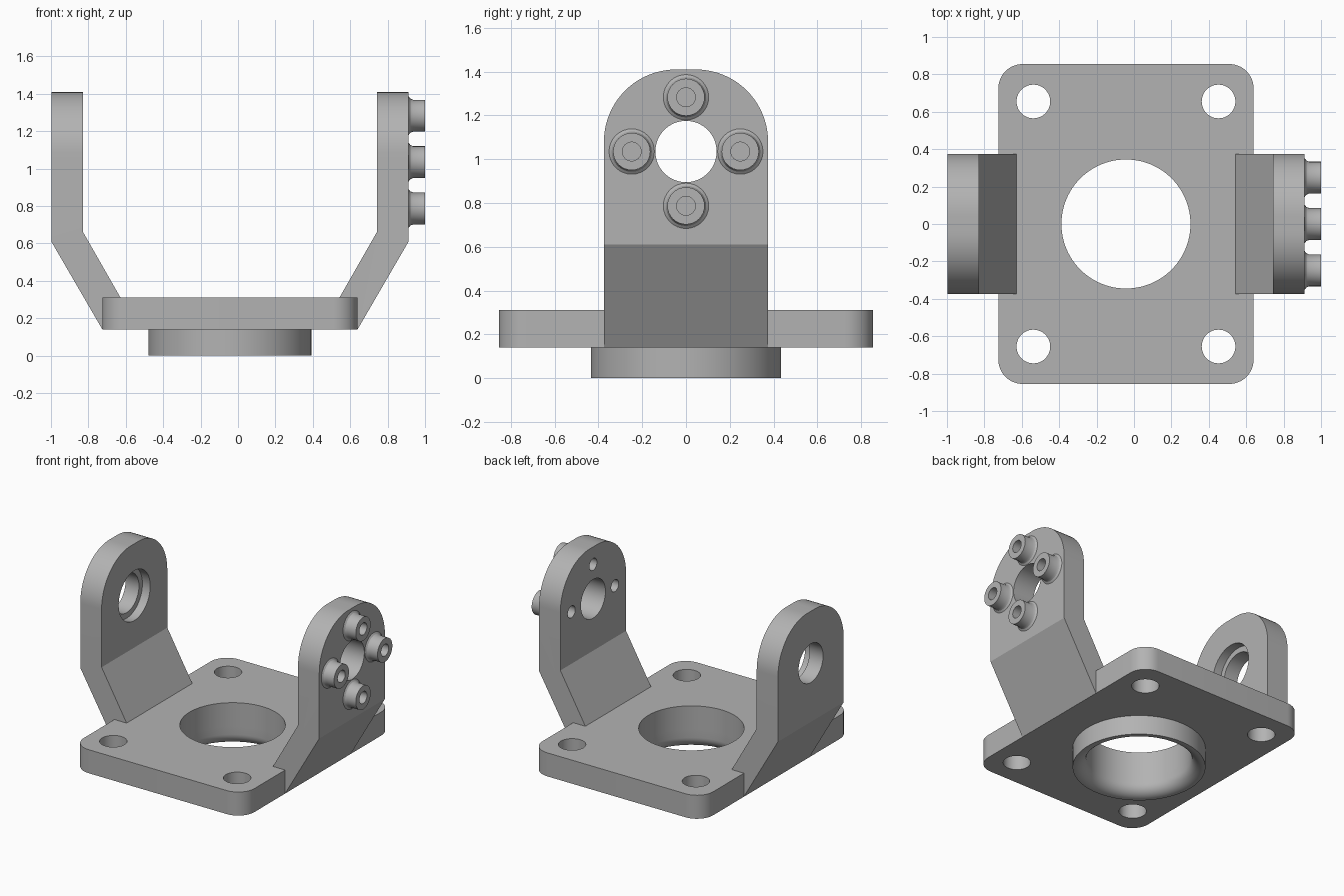
import bpy, bmesh, math
from mathutils import Matrix, Vector

if "Cube" in bpy.data.objects:
    bpy.data.objects.remove(bpy.data.objects["Cube"], do_unlink=True)

grey = bpy.data.materials.new("machined grey")
grey.use_nodes = True
COLOUR = (0.45, 0.45, 0.45, 1)
grey.diffuse_color = COLOUR
grey.node_tree.nodes["Principled BSDF"].inputs["Base Color"].default_value = COLOUR

MID = -0.043               # symmetry plane of plate and arms
BORE_Z, BOLT_CIRCLE = 1.035, 0.248


def make(name, bm):
    bmesh.ops.recalc_face_normals(bm, faces=bm.faces)
    mesh = bpy.data.meshes.new(name)
    bm.to_mesh(mesh)
    bm.free()
    obj = bpy.data.objects.new(name, mesh)
    bpy.context.collection.objects.link(obj)
    mesh.materials.append(grey)
    return obj


def activate(obj):
    bpy.ops.object.select_all(action="DESELECT")
    obj.select_set(True)
    bpy.context.view_layer.objects.active = obj


def smooth(obj):
    activate(obj)
    bpy.ops.object.shade_smooth_by_angle(angle=math.radians(25))


def drill(obj, axis, centre, radius, depth, sides=64):
    """Cut a round hole of the given total depth around centre."""
    bm = bmesh.new()
    bmesh.ops.create_cone(bm, cap_ends=True, segments=sides, radius1=radius,
                          radius2=radius, depth=depth)
    turn = Matrix.Rotation(math.pi / 2, 4, "Y") if axis == "X" else Matrix()
    bm.transform(Matrix.Translation(centre) @ turn)
    cutter = make("hole_cutter", bm)
    cutter.hide_render = True
    mod = obj.modifiers.new("hole", "BOOLEAN")
    mod.operation, mod.solver, mod.object = "DIFFERENCE", "EXACT", cutter
    activate(obj)
    bpy.ops.object.modifier_apply(modifier=mod.name)
    bpy.data.objects.remove(cutter, do_unlink=True)


def lathe(name, profile, matrix, steps=64):
    """Spin a closed (radius, height) profile around z, then place it."""
    bm = bmesh.new()
    verts = [bm.verts.new((r, 0, z)) for r, z in profile]
    edges = [bm.edges.new((v, verts[i - 1])) for i, v in enumerate(verts)]
    bmesh.ops.spin(bm, geom=verts + edges, cent=(0, 0, 0), axis=(0, 0, 1),
                   angle=math.tau, steps=steps)
    bmesh.ops.remove_doubles(bm, verts=bm.verts, dist=1e-4)
    bm.transform(matrix)
    obj = make(name, bm)
    smooth(obj)
    return obj


# Base plate with rounded corners, centre bore and four mounting holes
bm = bmesh.new()
bmesh.ops.create_cube(bm, size=1)
bm.transform(Matrix.Translation((MID, 0, 0.225)) @ Matrix.Diagonal((1.365, 1.71, 0.17, 1)))
corners = [e for e in bm.edges if abs(e.verts[0].co.z - e.verts[1].co.z) > 0.1]
bmesh.ops.bevel(bm, geom=corners, offset=0.13, segments=12, profile=0.5, affect="EDGES")
plate = make("base_plate", bm)
drill(plate, "Z", (MID, 0, 0.225), 0.345, 0.5, 96)
for sx in (-1, 1):
    for sy in (-1, 1):
        drill(plate, "Z", (MID + sx * 0.495, sy * 0.655, 0.225), 0.09, 0.5, 48)
smooth(plate)

# Locating collar below the plate, its bore flaring out at the bottom
flare = [(0.425 - 0.08 * math.sin(a), 0.08 - 0.08 * math.cos(a))
         for a in (math.pi / 2 * i / 10 for i in range(11))]
lathe("locating_collar", [(0.435, 0.14), (0.435, 0)] + flare + [(0.345, 0.14)],
      Matrix.Translation((MID, 0, 0)), 96)


# Bent arms with rounded tops
def arm(name, side):
    outline = [(0.682, 0.14), (0.955, 0.61), (0.955, 1.41),
               (0.785, 1.41), (0.785, 0.66), (0.585, 0.31)]
    bm = bmesh.new()
    face = bm.faces.new([bm.verts.new((MID + side * x, -0.375, z)) for x, z in outline])
    ext = bmesh.ops.extrude_face_region(bm, geom=[face])
    bmesh.ops.translate(bm, vec=(0, 0.75, 0),
                        verts=[g for g in ext["geom"] if isinstance(g, bmesh.types.BMVert)])
    top = [e for e in bm.edges if all(v.co.z > 1.4 for v in e.verts)
           and abs(e.verts[0].co.y - e.verts[1].co.y) < 0.1]
    bmesh.ops.bevel(bm, geom=top, offset=0.33, segments=20, profile=0.5, affect="EDGES")
    obj = make(name, bm)
    drill(obj, "X", (MID + side * 0.87, 0, BORE_Z), 0.14, 0.5)
    return obj


left_arm = arm("left_arm", 1)
right_arm = arm("right_arm", -1)

# Bearing seat counterbored into the inner face of the right arm
drill(right_arm, "X", (-0.83, 0, BORE_Z), 0.18, 0.12)
smooth(right_arm)

# Four hollow bosses around the left bore, with holes through the arm
boss = [(0.043, 0), (0.105, 0), (0.092, 0.01), (0.085, 0.025), (0.085, 0.09), (0.043, 0.09)]
for i in range(4):
    a = i * math.pi / 2
    y, z = BOLT_CIRCLE * math.cos(a), BORE_Z + BOLT_CIRCLE * math.sin(a)
    drill(left_arm, "X", (0.83, y, z), 0.043, 0.5, 32)
    lathe("boss_%d" % (i + 1), boss,
          Matrix.Translation((0.911, y, z)) @ Matrix.Rotation(math.pi / 2, 4, "Y"), 32)
smooth(left_arm)
